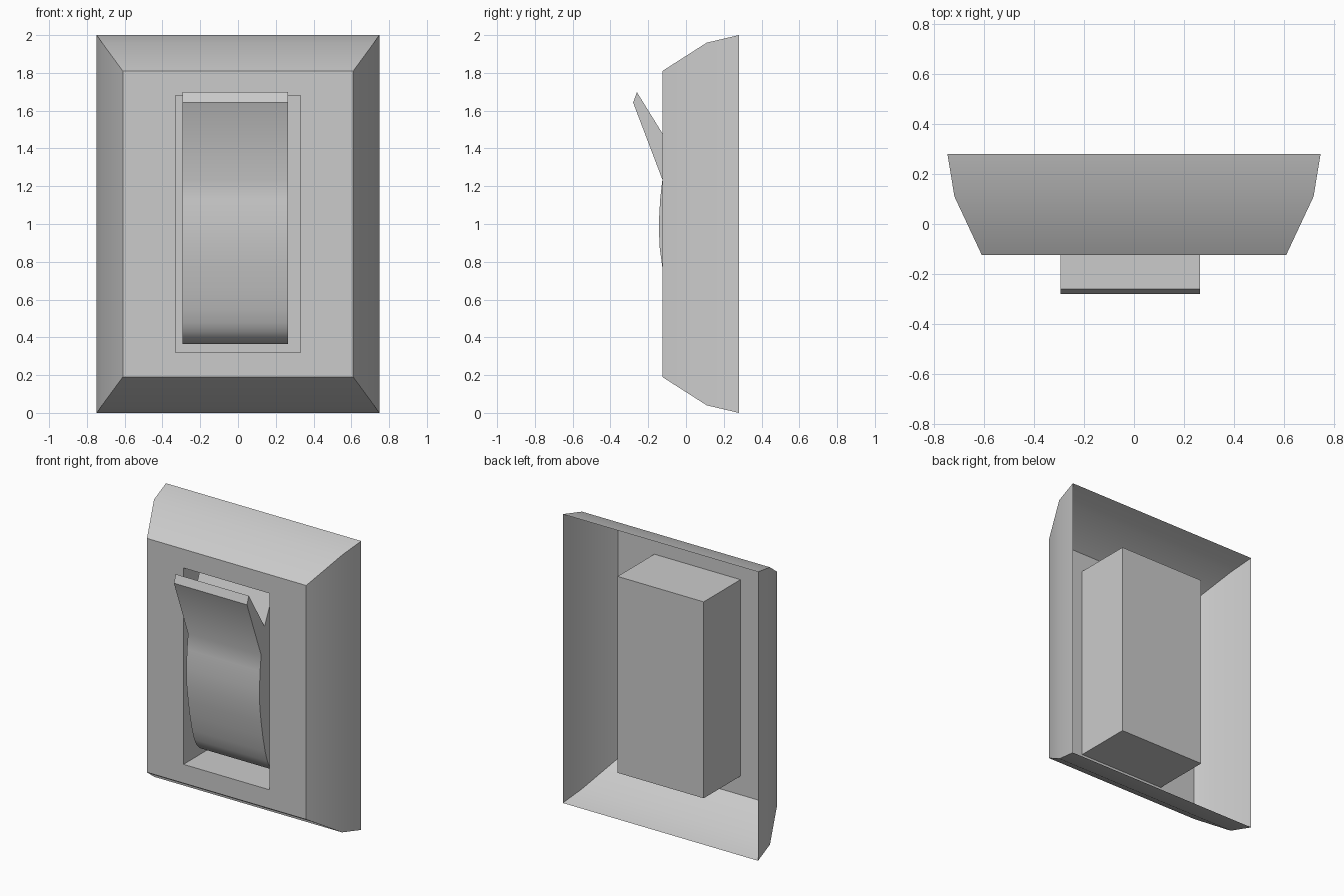
import bpy, bmesh, math

if "Cube" in bpy.data.objects:
    bpy.data.objects.remove(bpy.data.objects["Cube"])


def finish(name, bm):
    mesh = bpy.data.meshes.new(name)
    bm.to_mesh(mesh)
    bm.free()
    ob = bpy.data.objects.new(name, mesh)
    bpy.context.collection.objects.link(ob)
    bpy.ops.object.select_all(action='DESELECT')
    bpy.context.view_layer.objects.active = ob
    ob.select_set(True)
    bpy.ops.object.shade_smooth_by_angle(angle=math.radians(30))
    return ob


# Hollow wall plate with boxed recess: rectangles (half width, half height, y)
bm = bmesh.new()
rings = []
for w, h, y in [(0.748, 1.0, 0.28), (0.72, 0.96, 0.11), (0.61, 0.81, -0.125),
                (0.33, 0.68, -0.125), (0.33, 0.68, 0.278)]:
    rings.append([bm.verts.new((sx * w, y, 1 + sz * h))
                  for sx, sz in ((-1, -1), (1, -1), (1, 1), (-1, 1))])
for a, b in zip(rings, rings[1:]):
    for i in range(4):
        j = (i + 1) % 4
        bm.faces.new((a[i], a[j], b[j], b[i]))
bm.faces.new(rings[-1])
finish("switch_plate", bm)

# Rocker: side profile (y, z) extruded across x
profile = [
    (-0.26, 1.698), (-0.28, 1.643),                                  # raised tab tip
    (-0.125, 1.235), (-0.137, 1.13), (-0.144, 1.0), (-0.14, 0.88),   # curved front
    (-0.125, 0.77), (-0.106, 0.66), (-0.081, 0.55), (-0.057, 0.475),
    (-0.033, 0.43), (0.0, 0.395), (0.04, 0.374), (0.09, 0.366),
    (0.26, 0.366), (0.26, 1.66), (0.022, 1.66),                      # hidden body
    (-0.088, 1.42),                                                  # notch behind tab
]
bm = bmesh.new()
face = bm.faces.new([bm.verts.new((-0.295, y, z)) for y, z in profile])
res = bmesh.ops.extrude_face_region(bm, geom=[face])
bmesh.ops.translate(bm, vec=(0.56, 0, 0),
                    verts=[g for g in res["geom"] if isinstance(g, bmesh.types.BMVert)])
bmesh.ops.recalc_face_normals(bm, faces=bm.faces)
finish("rocker_switch", bm)
